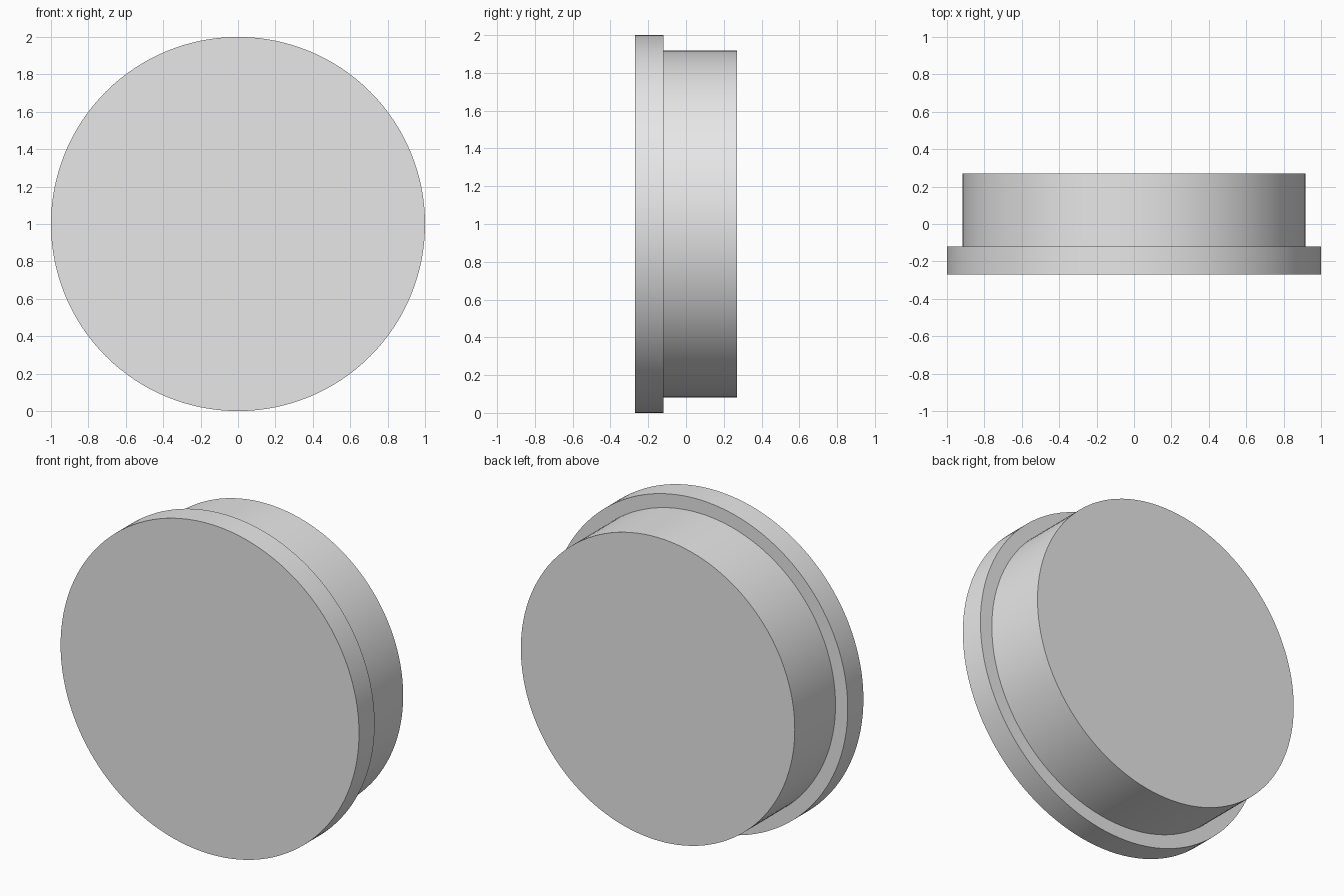
import bpy
from math import pi, radians

cube = bpy.data.objects.get("Cube")
if cube:
    bpy.data.objects.remove(cube, do_unlink=True)

# Plain grey finish
grey = bpy.data.materials.new("light_grey")
grey.use_nodes = True
colour = (0.8, 0.8, 0.8, 1)
grey.diffuse_color = colour
grey.node_tree.nodes["Principled BSDF"].inputs["Base Color"].default_value = colour

# Stepped disc: one profile of (radius, y) points, spun around the y axis
FRONT, STEP, BACK = -0.27, -0.12, 0.27
profile = [(1.0, FRONT), (1.0, STEP), (0.918, STEP), (0.918, BACK)]


def stepped_disc(name, rings, sides=128):
    from math import sin, cos
    verts, faces = [], []
    for radius, y in rings:
        for i in range(sides):
            a = 2 * pi * i / sides
            verts.append((radius * cos(a), y, 1 + radius * sin(a)))
    # Walls and step
    for r in range(len(rings) - 1):
        for i in range(sides):
            j = (i + 1) % sides
            k = r * sides
            faces.append((k + i, k + sides + i, k + sides + j, k + j))
    # Front and back caps
    last = (len(rings) - 1) * sides
    faces.append(tuple(range(sides)))
    faces.append(tuple(reversed(range(last, last + sides))))
    mesh = bpy.data.meshes.new(name)
    mesh.from_pydata(verts, [], faces)
    mesh.materials.append(grey)
    obj = bpy.data.objects.new(name, mesh)
    bpy.context.collection.objects.link(obj)
    return obj


cap = stepped_disc("flanged_cap", profile)
bpy.ops.object.select_all(action="DESELECT")
cap.select_set(True)
bpy.context.view_layer.objects.active = cap
bpy.ops.object.shade_smooth_by_angle(angle=radians(30))
